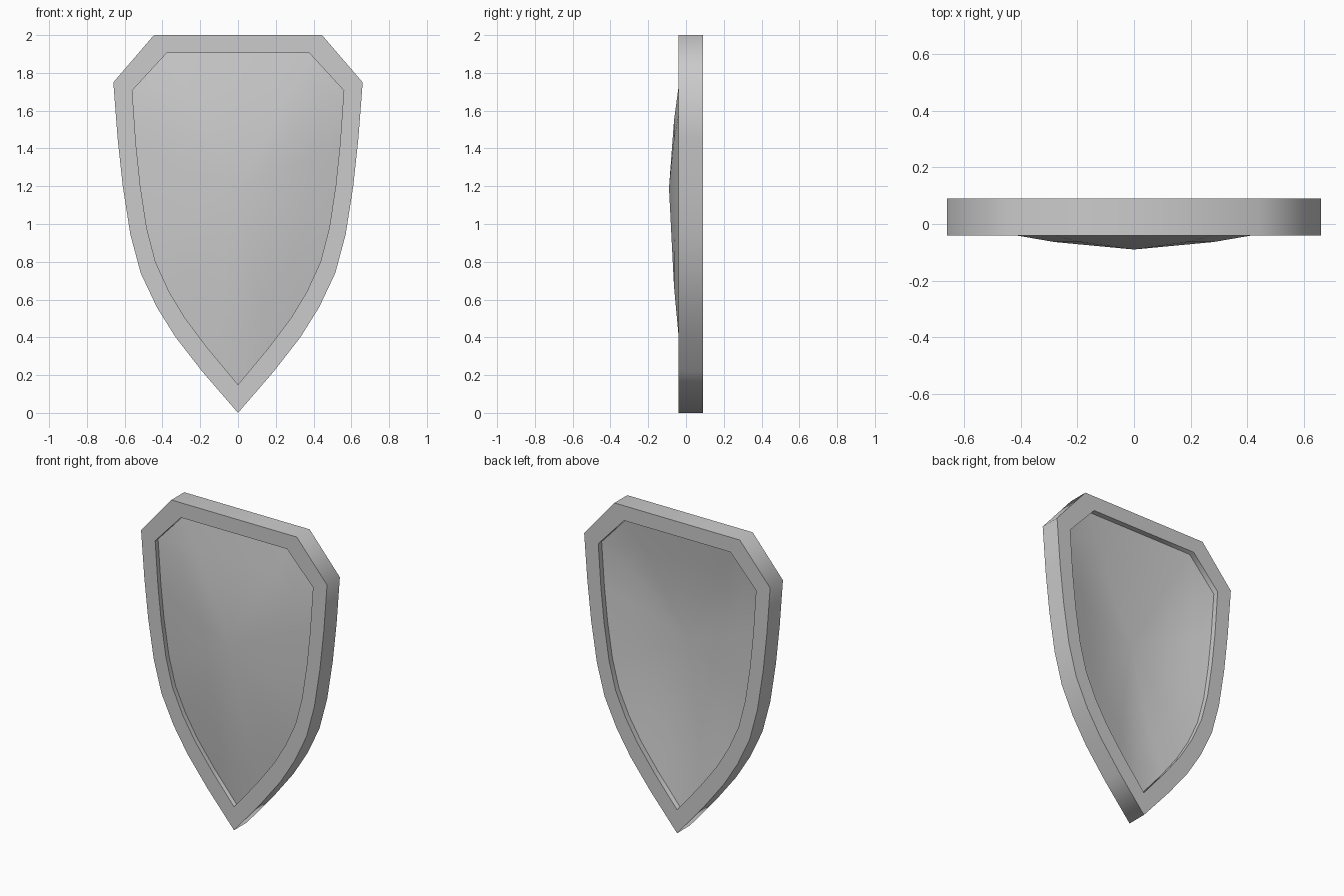
import bpy, bmesh
from mathutils import Vector

if "Cube" in bpy.data.objects:
    bpy.data.objects.remove(bpy.data.objects["Cube"])

# Right half of the outer outline (x, z), tip to top, then mirrored
half = [(0, 0), (.19, .22), (.33, .40), (.43, .56), (.515, .74), (.57, .945),
        (.61, 1.20), (.637, 1.45), (.66, 1.75), (.445, 2.0)]


def mirrored(pts):
    return [Vector(p) for p in pts] + [Vector((-x, z)) for x, z in reversed(pts[1:])]


# Inner edge of the rim: the outline scaled down, with its upper corner slightly raised
inner_half = [(x * .848, .15 + z * .8775) for x, z in half]
inner_half[8] = (.56, 1.707)
outer, inner = mirrored(half), mirrored(inner_half)
centre = Vector((0, 1.19))
n = len(outer)

bm = bmesh.new()


def ring(pts, y, t=1):
    """Outline at depth y, shrunk towards the panel centre by t."""
    return [bm.verts.new((q.x, y, q.y)) for q in (centre.lerp(p, t) for p in pts)]


def dome(t, y):
    """Depth of the curved panel at fraction t, with its centre at y."""
    return y + .08 * t ** 1.6


front, back = -.09, -.025
# Domed front panel, raised rim, hollow back panel
rings = [ring(inner, dome(t, front), t) for t in (.5, .75, 1)]
rings += [ring(inner, -.04), ring(outer, -.04), ring(outer, .09), ring(inner, .09)]
rings += [ring(inner, dome(t, back), t) for t in (1, .75, .5)]
for r, s in zip(rings, rings[1:]):
    for i in range(n):
        j = (i + 1) % n
        bm.faces.new((r[i], s[i], s[j], r[j]))

# Panel centres
for r, y in ((rings[0], front), (rings[-1], back)):
    c = bm.verts.new((0, y, centre.y))
    for i in range(n):
        bm.faces.new((c, r[i], r[(i + 1) % n]))

# Smooth surfaces with crisp rim borders
bmesh.ops.recalc_face_normals(bm, faces=bm.faces)
for f in bm.faces:
    f.smooth = True
for r in rings[2:8]:
    for i in range(n):
        bm.edges.get((r[i], r[(i + 1) % n])).smooth = False

mesh = bpy.data.meshes.new("shield")
bm.to_mesh(mesh)
bm.free()
shield = bpy.data.objects.new("shield", mesh)
bpy.context.collection.objects.link(shield)
